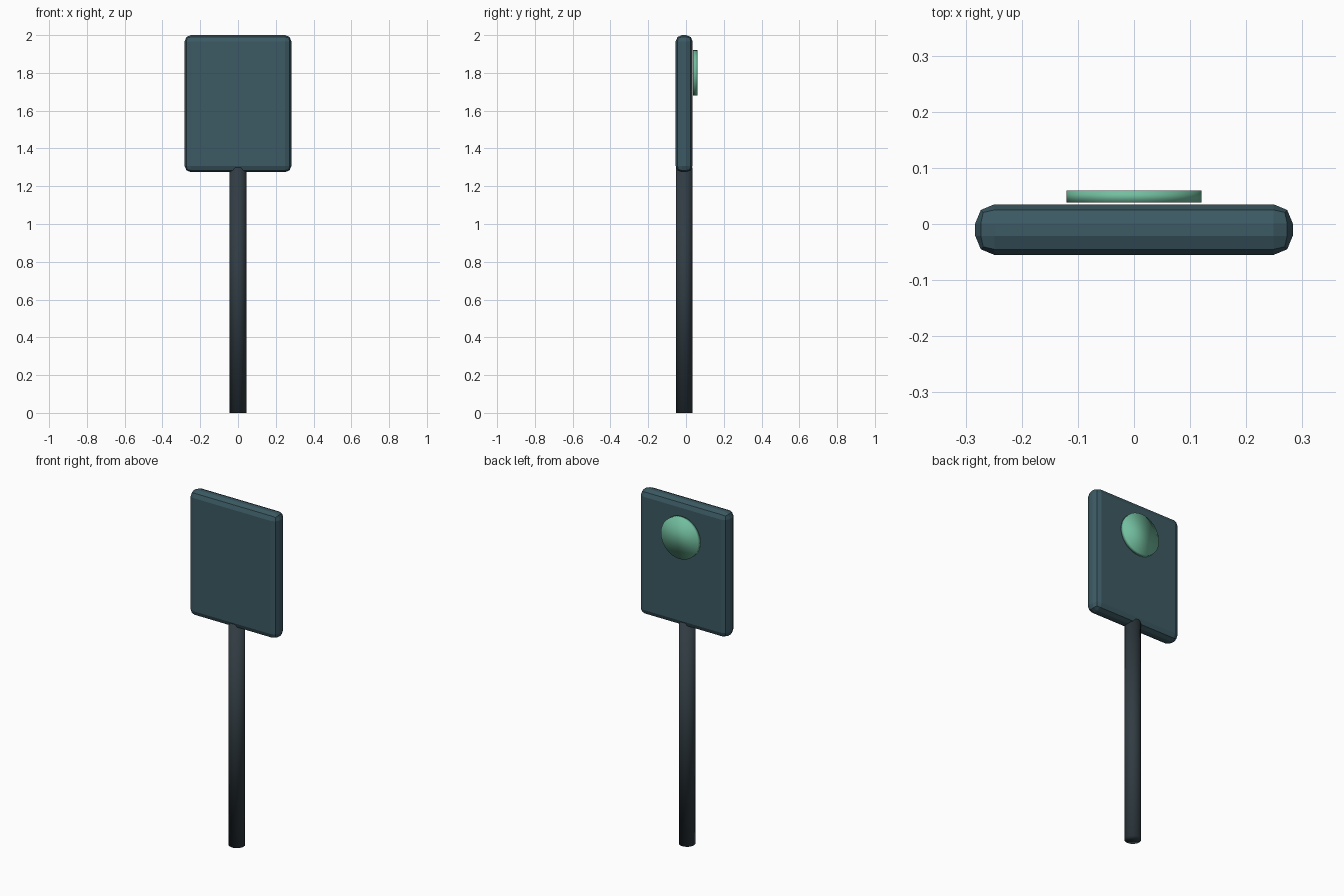
import bpy, math

if "Cube" in bpy.data.objects:
    bpy.data.objects.remove(bpy.data.objects["Cube"])


def paint(obj, name, rgb):
    mat = bpy.data.materials.new(name)
    mat.diffuse_color = (*rgb, 1)
    mat.use_nodes = True
    mat.node_tree.nodes["Principled BSDF"].inputs["Base Color"].default_value = mat.diffuse_color
    obj.data.materials.append(mat)


def cylinder(name, radius, depth, location, rotation=(0, 0, 0), sides=32):
    bpy.ops.mesh.primitive_cylinder_add(vertices=sides, radius=radius, depth=depth,
                                        location=location, rotation=rotation)
    obj = bpy.context.object
    obj.name = name
    bpy.ops.object.shade_smooth()
    return obj


MID_Y = -0.01

# Round post, reaching slightly into the panel
post = cylinder("post", 0.044, 1.30, (0, MID_Y, 0.65), sides=24)
paint(post, "dark_steel", (0.03, 0.045, 0.055))

# Sign panel with two-step bevelled edges
bpy.ops.mesh.primitive_cube_add(size=1, location=(0, MID_Y, 1.637))
panel = bpy.context.object
panel.name = "sign_panel"
panel.scale = (0.566, 0.09, 0.726)
bpy.ops.object.transform_apply(location=False, rotation=False, scale=True)
bevel = panel.modifiers.new("edge_bevel", "BEVEL")
bevel.width = 0.034
bevel.segments = 2
paint(panel, "slate_teal", (0.045, 0.10, 0.125))

# Raised disc on the back (+y) face
disc = cylinder("indicator_disc", 0.12, 0.022, (0, 0.049, 1.80), (math.pi / 2, 0, 0))
paint(disc, "mint_green", (0.17, 0.52, 0.35))
